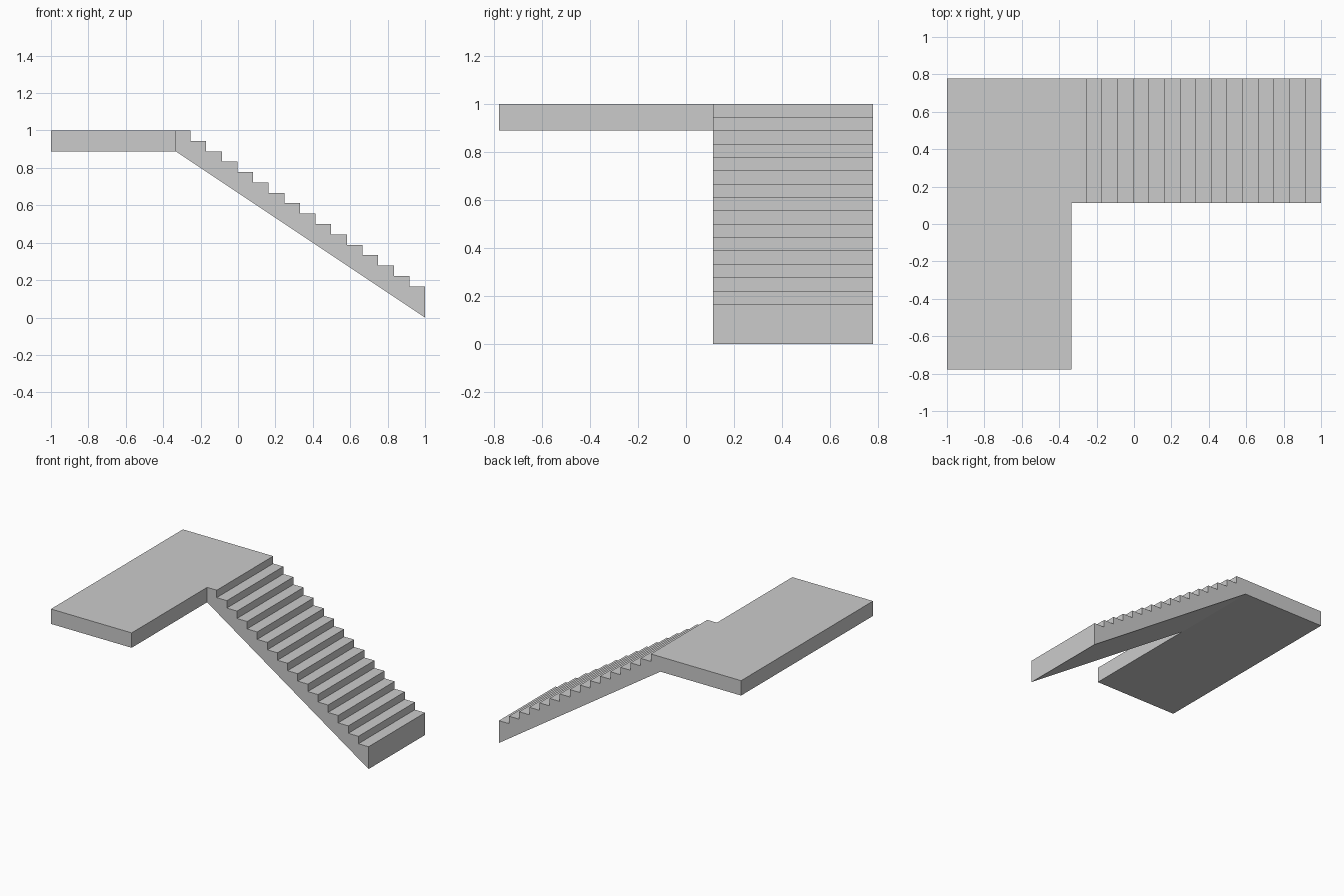
import bpy, bmesh

if "Cube" in bpy.data.objects:
    bpy.data.objects.remove(bpy.data.objects["Cube"])

EDGE = -1 / 3          # x where the landing meets the flight
Y0, Y1 = 0.112, 0.778  # sides of the flight
STEPS = 16
RISE = 1 / 18
FIRST = -0.254         # front edge of the top tread
GOING = (1 - FIRST) / (STEPS - 1)


def extruded(name, profile, y0, y1):
    """Extrude an x-z profile along y."""
    bm = bmesh.new()
    face = bm.faces.new([bm.verts.new((x, y0, z)) for x, z in profile])
    geo = bmesh.ops.extrude_face_region(bm, geom=[face])["geom"]
    moved = [v for v in geo if isinstance(v, bmesh.types.BMVert)]
    bmesh.ops.translate(bm, vec=(0, y1 - y0, 0), verts=moved)
    bmesh.ops.recalc_face_normals(bm, faces=bm.faces)
    mesh = bpy.data.meshes.new(name)
    bm.to_mesh(mesh)
    bm.free()
    obj = bpy.data.objects.new(name, mesh)
    bpy.context.collection.objects.link(obj)
    return obj


# Upper landing with the sawtooth flight running off its back half
under = 1 - 2 * RISE
profile = [(-1, under), (-1, 1)]
for i in range(STEPS):
    x, z = FIRST + i * GOING, 1 - i * RISE
    profile += [(x, z), (x, z - RISE if i < STEPS - 1 else 0)]
profile.append((EDGE, under))
staircase = extruded("staircase", profile, Y0, Y1)

# Front wing of the landing, fused on so no inner wall remains
wing = extruded("landing_wing", [(-1, under), (-1, 1), (EDGE, 1), (EDGE, under)], -Y1, Y0)
mod = staircase.modifiers.new("fuse_landing", 'BOOLEAN')
mod.operation = 'UNION'
mod.solver = 'EXACT'
mod.object = wing
bpy.context.view_layer.objects.active = staircase
staircase.select_set(True)
bpy.ops.object.modifier_apply(modifier=mod.name)
bpy.data.objects.remove(wing)

# Clean the seam so the landing is flat and unbroken
bm = bmesh.new()
bm.from_mesh(staircase.data)
bmesh.ops.remove_doubles(bm, verts=bm.verts, dist=1e-4)
bmesh.ops.dissolve_limit(bm, angle_limit=0.01, verts=bm.verts, edges=bm.edges)
bm.to_mesh(staircase.data)
bm.free()
